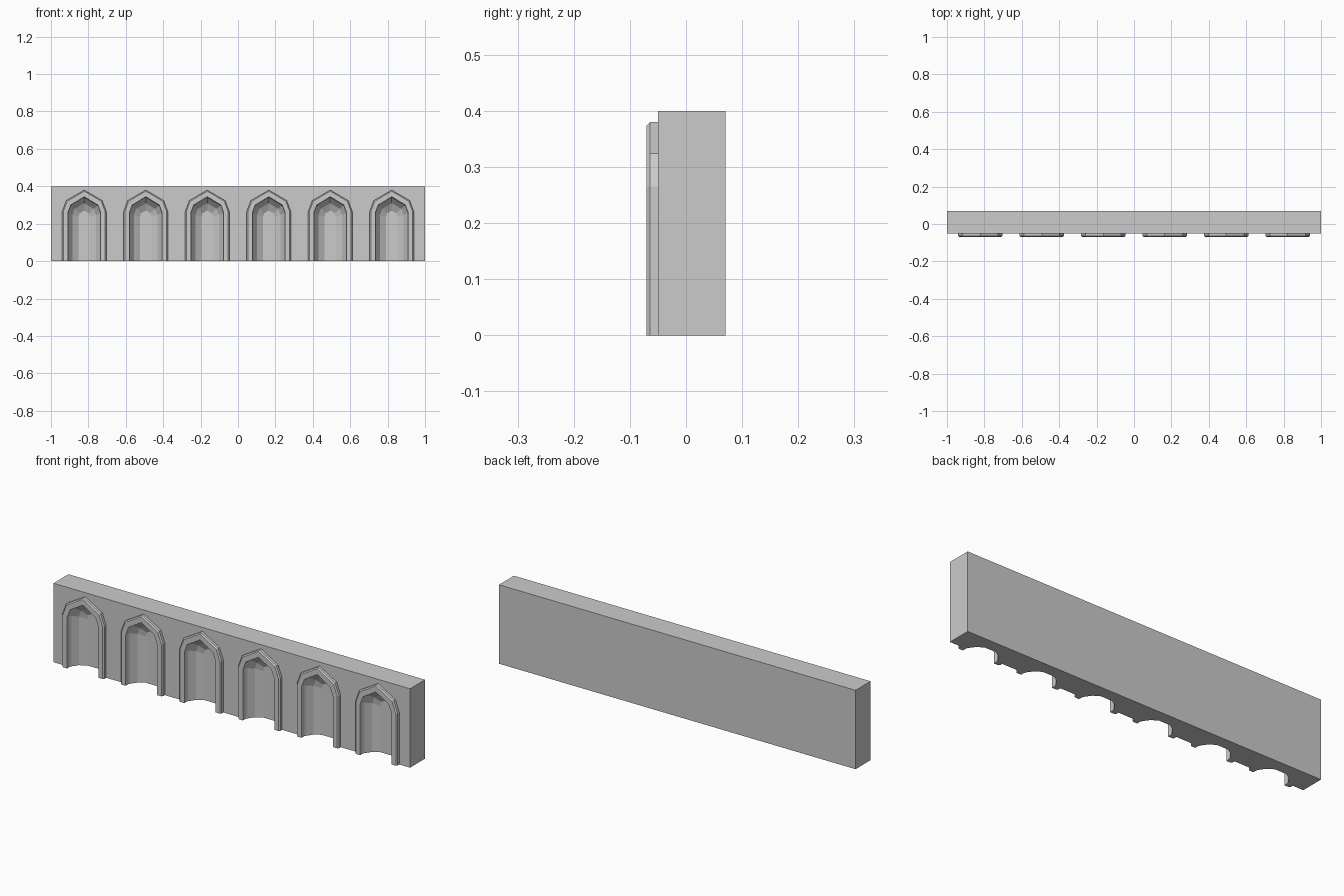
import bpy, bmesh

if "Cube" in bpy.data.objects:
    bpy.data.objects.remove(bpy.data.objects["Cube"])

CENTERS = [-0.822 + 0.3288 * i for i in range(6)]


def arch(half, shoulder, hx, hz, apex, y, bottom=0.0):
    """Pointed arch outline, open at the bottom, at depth y."""
    right = [(half, bottom), (half, shoulder), (hx, hz)]
    pts = [(-x, z) for x, z in right] + [(0, apex)] + right[::-1]
    return [(x, y, z) for x, z in pts]


def make_object(name, bm):
    bmesh.ops.recalc_face_normals(bm, faces=bm.faces)
    mesh = bpy.data.meshes.new(name)
    bm.to_mesh(mesh)
    bm.free()
    ob = bpy.data.objects.new(name, mesh)
    bpy.context.collection.objects.link(ob)
    return ob


def loft(bm, rings, cx, closed_rings):
    """Skin between arch outlines placed at cx."""
    vs = [[bm.verts.new((x + cx, y, z)) for x, y, z in r] for r in rings]
    n, m = len(vs), len(vs[0])
    if closed_rings:      # solid whose sections are whole arches
        for a, b in zip(vs, vs[1:]):
            for j in range(m):
                k = (j + 1) % m
                bm.faces.new((a[j], a[k], b[k], b[j]))
        bm.faces.new(vs[0])
        bm.faces.new(vs[-1])
    else:                 # band whose cross-section runs through the rings
        for i in range(n):
            a, b = vs[i], vs[(i + 1) % n]
            for j in range(m - 1):
                bm.faces.new((a[j], a[j + 1], b[j + 1], b[j]))
        bm.faces.new([r[0] for r in vs])
        bm.faces.new([r[-1] for r in vs])


# Wall slab
bm = bmesh.new()
bmesh.ops.create_cube(bm, size=1)
for v in bm.verts:
    v.co = (v.co.x * 2, v.co.y * 0.12 + 0.01, v.co.z * 0.4 + 0.2)
wall = make_object("wall", bm)

# Niche hollows, faceted and narrowing to a flat back
niche = [
    arch(0.088, 0.258, 0.072, 0.300, 0.344, -0.10, -0.05),
    arch(0.088, 0.258, 0.072, 0.300, 0.344, -0.05, -0.05),
    arch(0.084, 0.256, 0.069, 0.297, 0.338, -0.04, -0.05),
    arch(0.063, 0.247, 0.051, 0.280, 0.310, -0.01, -0.05),
    arch(0.031, 0.235, 0.025, 0.256, 0.270, 0.01, -0.05),
]
bm = bmesh.new()
for cx in CENTERS:
    loft(bm, niche, cx, True)
cutter = make_object("niche_cutter", bm)
cutter.hide_render = True
cutter.display_type = 'WIRE'
mod = wall.modifiers.new("niches", 'BOOLEAN')
mod.operation = 'DIFFERENCE'
mod.solver = 'EXACT'
mod.object = cutter

# Raised arch surrounds with a chamfered outer edge
surround = [
    arch(0.118, 0.265, 0.096, 0.324, 0.380, -0.05),
    arch(0.118, 0.265, 0.096, 0.324, 0.380, -0.064),
    arch(0.112, 0.264, 0.091, 0.320, 0.374, -0.07),
    arch(0.088, 0.258, 0.072, 0.300, 0.344, -0.07),
    arch(0.088, 0.258, 0.072, 0.300, 0.344, -0.05),
]
for i, cx in enumerate(CENTERS):
    bm = bmesh.new()
    loft(bm, surround, cx, False)
    make_object(f"arch_surround_{i + 1}", bm)
